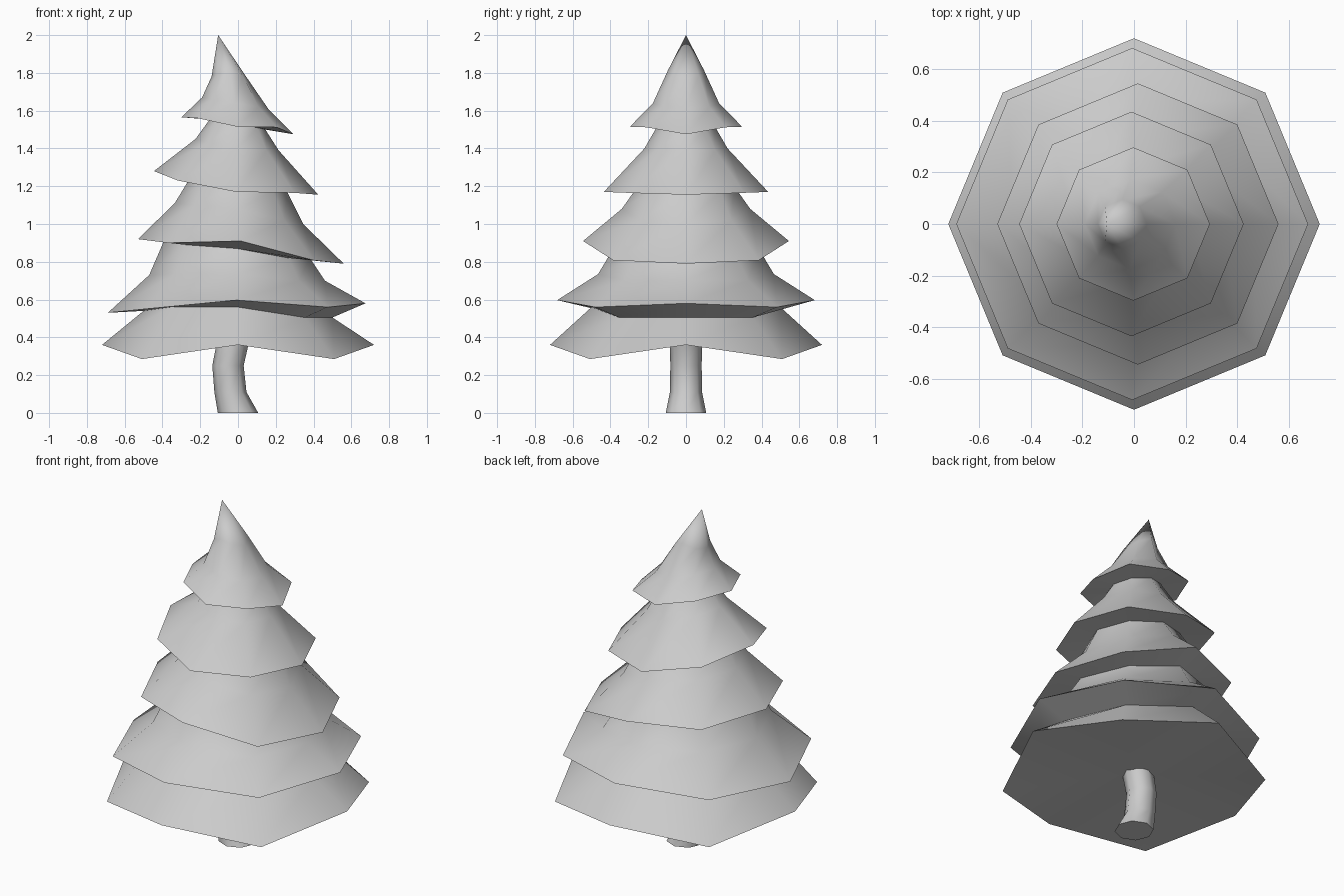
import bpy, bmesh, math

if "Cube" in bpy.data.objects:
    bpy.data.objects.remove(bpy.data.objects["Cube"])

SIDES = 8


def ring(bm, cx, r, zs):
    # zs: heights at 0, 45, 90, 135, 180 degrees, mirrored across y
    if not isinstance(zs, (list, tuple)):
        zs = [zs] * 5
    out = []
    for i in range(SIDES):
        a = math.tau * i / SIDES
        z = zs[min(i, SIDES - i)]
        out.append(bm.verts.new((cx + r * math.cos(a), r * math.sin(a), z)))
    return out


def loft(name, rings, bottom, top):
    bm = bmesh.new()
    loops = [ring(bm, *r) for r in rings]
    for a, b in zip(loops, loops[1:]):
        for i in range(SIDES):
            j = (i + 1) % SIDES
            bm.faces.new((a[i], a[j], b[j], b[i]))
    for loop, p in ((loops[0], bottom), (loops[-1], top)):
        c = bm.verts.new(p)
        for i in range(SIDES):
            bm.faces.new((loop[i], loop[(i + 1) % SIDES], c))
    bmesh.ops.recalc_face_normals(bm, faces=bm.faces)
    me = bpy.data.meshes.new(name)
    bm.to_mesh(me)
    bm.free()
    ob = bpy.data.objects.new(name, me)
    bpy.context.collection.objects.link(ob)
    bpy.ops.object.select_all(action='DESELECT')
    ob.select_set(True)
    bpy.context.view_layer.objects.active = ob
    bpy.ops.object.shade_smooth_by_angle(angle=math.radians(60))
    return ob


# Foliage: each tier is a ragged rim, a flared middle and a narrow neck
loft("foliage", [
    # tier 1
    (0, .72, [.36, .285, .36, .285, .36]),
    (0, .50, [.505, .505, .56, .56, .54]),
    # tier 2
    (-.007, .682, [.58, .56, .597, .55, .53]),
    (-.005, .465, [.70, .70, .735, .735, .73]),
    (-.005, .385, [.82, .82, .87, .89, .915]),
    # tier 3
    (.015, .545, [.79, .808, .91, .90, .92]),
    (.005, .34, [1.0, 1.02, 1.08, 1.10, 1.11]),
    (.005, .255, [1.17, 1.175, 1.20, 1.23, 1.25]),
    # tier 4
    (-.01, .435, [1.155, 1.165, 1.17, 1.23, 1.28]),
    (-.005, .22, [1.39, 1.39, 1.40, 1.43, 1.45]),
    (0, .145, [1.50, 1.51, 1.53, 1.55, 1.56]),
    # tier 5
    (-.003, .297, [1.475, 1.512, 1.515, 1.56, 1.565]),
    (-.015, .175, [1.61, 1.62, 1.64, 1.66, 1.67]),
    (-.045, .095, [1.77, 1.79, 1.815, 1.79, 1.78]),
], (0, 0, .36), (-.105, 0, 2.0))

# Curved trunk
loft("trunk", [
    (0, .107, 0),
    (-.04, .085, .11),
    (-.053, .083, .25),
    (-.03, .085, .36),
    (0, .085, .46),
], (0, 0, 0), (0, 0, .46))
